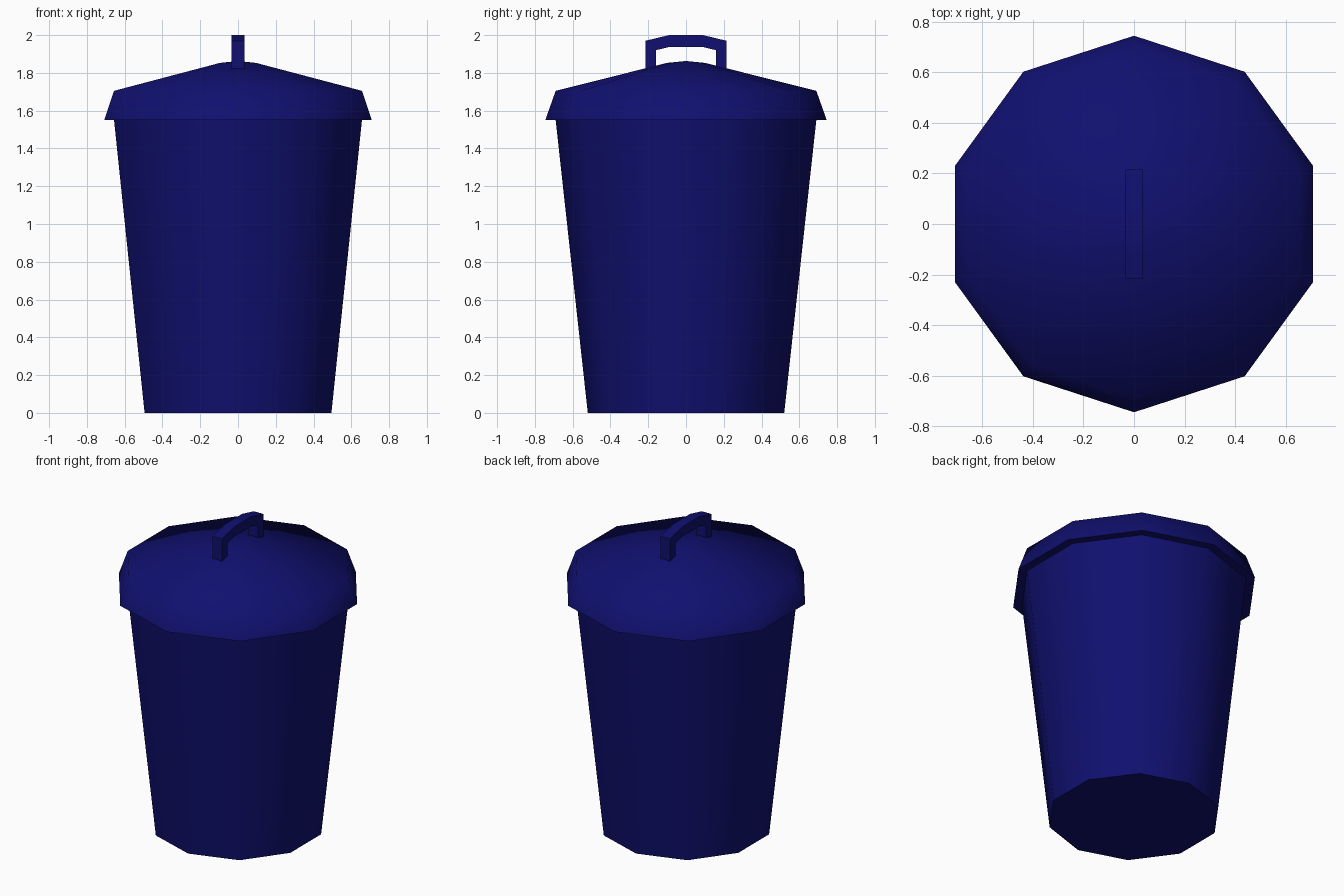
import bpy, bmesh, math

if "Cube" in bpy.data.objects:
    bpy.data.objects.remove(bpy.data.objects["Cube"])

SIDES = 10
navy = bpy.data.materials.new("navy_plastic")
navy.diffuse_color = (0.005, 0.005, 0.16, 1)
navy.use_nodes = True
navy.node_tree.nodes["Principled BSDF"].inputs["Base Color"].default_value = navy.diffuse_color


def make_object(name, bm, angle):
    bmesh.ops.recalc_face_normals(bm, faces=bm.faces)
    mesh = bpy.data.meshes.new(name)
    bm.to_mesh(mesh)
    bm.free()
    mesh.materials.append(navy)
    obj = bpy.data.objects.new(name, mesh)
    bpy.context.collection.objects.link(obj)
    bpy.ops.object.select_all(action='DESELECT')
    obj.select_set(True)
    bpy.context.view_layer.objects.active = obj
    bpy.ops.object.shade_smooth_by_angle(angle=math.radians(angle))
    return obj


def lathe(name, profile, angle):
    """Ten-sided revolve of (radius, z) points; radius 0 is a pole."""
    bm = bmesh.new()
    rings = []
    for r, z in profile:
        if r == 0:
            rings.append([bm.verts.new((0, 0, z))] * SIDES)
        else:
            a = [math.pi / 2 + i * math.tau / SIDES for i in range(SIDES)]
            rings.append([bm.verts.new((r * math.cos(t), r * math.sin(t), z)) for t in a])
    for lo, hi in zip(rings, rings[1:]):
        for i in range(SIDES):
            j = (i + 1) % SIDES
            corners = dict.fromkeys((lo[i], lo[j], hi[j], hi[i]))
            bm.faces.new(list(corners))
    return make_object(name, bm, angle)


# Tapered bin with a closed base
lathe("bin_body", [(0, 0), (0.52, 0), (0.69, 1.55)], 50)

# Lid: flat underside rim, flared skirt, shallow cone with a rounded crown
lathe("lid", [(0.69, 1.55), (0.745, 1.55), (0.69, 1.705), (0.1, 1.853), (0, 1.863)], 65)

# Handle: half profile of (y, z) pairs, outer and inner, mirrored and extruded along x
half = [((0.215, 1.80), (0.16, 1.80)),
        ((0.215, 1.97), (0.16, 1.92)),
        ((0.09, 2.0), (0.09, 1.937))]
pairs = half + [((-o[0], o[1]), (-n[0], n[1])) for o, n in reversed(half)]
bm = bmesh.new()
sections = []
for (oy, oz), (iy, iz) in pairs:
    sections.append([bm.verts.new(p) for p in (
        (-0.034, oy, oz), (0.034, oy, oz), (0.034, iy, iz), (-0.034, iy, iz))])
for a, b in zip(sections, sections[1:]):
    for i in range(4):
        j = (i + 1) % 4
        bm.faces.new((a[i], a[j], b[j], b[i]))
bm.faces.new(sections[0])
bm.faces.new(sections[-1])
make_object("lid_handle", bm, 40)
